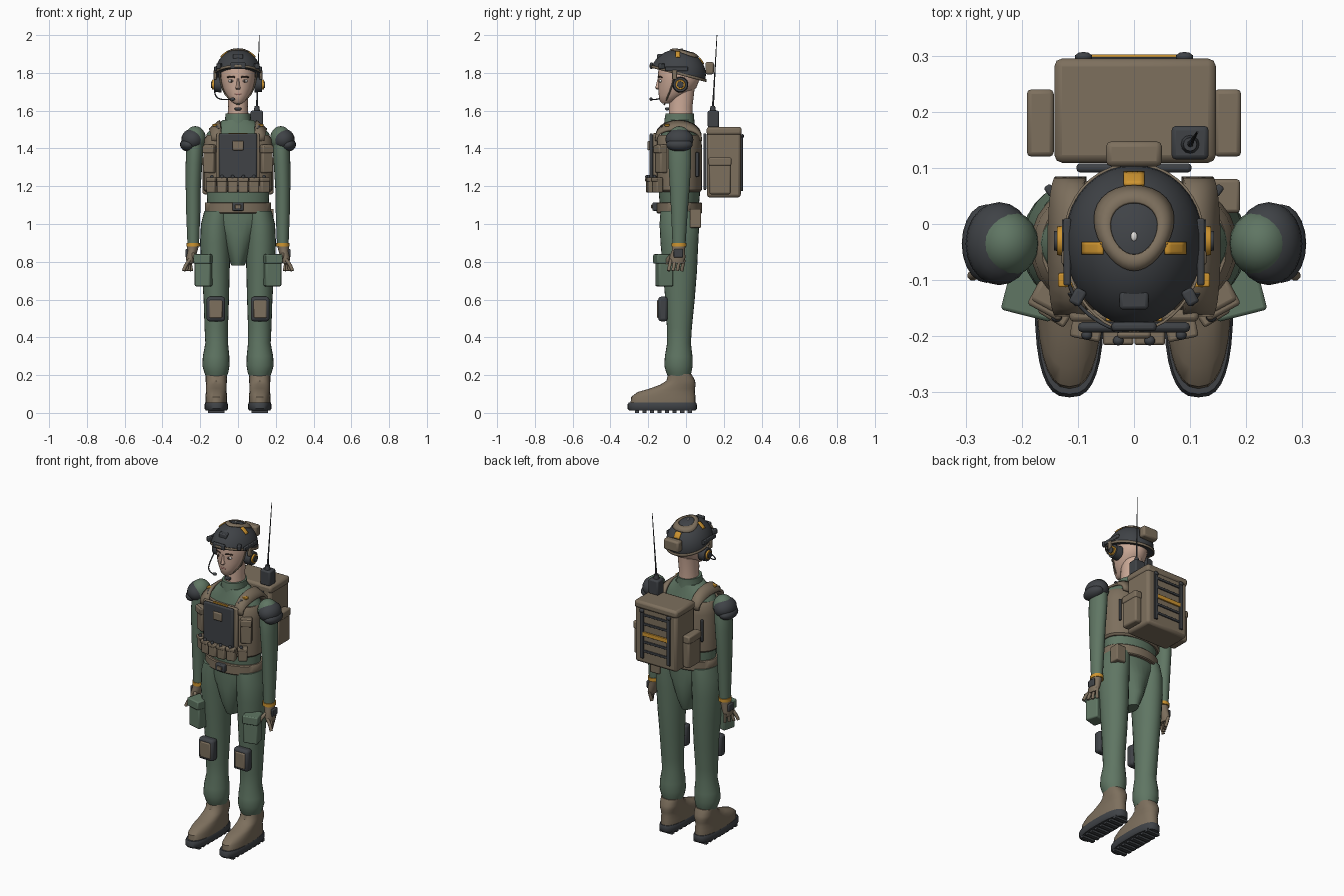
import bpy, bmesh, math
from mathutils import Vector, Matrix

if "Cube" in bpy.data.objects:
    bpy.data.objects.remove(bpy.data.objects["Cube"])


def material(name, *rgb):
    m = bpy.data.materials.new(name)
    m.use_nodes = True
    m.diffuse_color = (*rgb, 1)
    m.node_tree.nodes["Principled BSDF"].inputs["Base Color"].default_value = (*rgb, 1)
    return m


GREEN = material("uniform green", .115, .18, .125)
BROWN = material("canvas brown", .205, .16, .11)
DARK = material("dark grey", .05, .055, .062)
ORANGE = material("signal orange", .62, .3, .03)
SKIN = material("skin", .6, .4, .31)
LIPS = material("lips", .42, .2, .17)
WHITE = material("eye white", .75, .73, .7)
HAIR = material("brow brown", .05, .03, .022)

meshes = []
SIDES = ((1, "left_"), (-1, "right_"))


def finish(name, bm, mat):
    bmesh.ops.recalc_face_normals(bm, faces=bm.faces)
    me = bpy.data.meshes.new(name)
    bm.to_mesh(me)
    bm.free()
    me.materials.append(mat)
    ob = bpy.data.objects.new(name, me)
    bpy.context.collection.objects.link(ob)
    meshes.append(ob)
    return ob


def loft(name, rings, mat, s=1, n=24, p=2):
    """Stack of superellipse rings: (z, cx, cy, rx, ry)."""
    bm = bmesh.new()
    loops = []
    for z, cx, cy, rx, ry in rings:
        loop = []
        for i in range(n):
            c, d = math.cos(math.tau * i / n), math.sin(math.tau * i / n)
            x = math.copysign(abs(c) ** (2 / p), c) * rx
            y = math.copysign(abs(d) ** (2 / p), d) * ry
            loop.append(bm.verts.new((s * cx + x, cy + y, z)))
        loops.append(loop)
    for a, b in zip(loops, loops[1:]):
        for i in range(n):
            j = (i + 1) % n
            bm.faces.new((a[i], a[j], b[j], b[i]))
    bm.faces.new(loops[0])
    bm.faces.new(loops[-1])
    return finish(name, bm, mat)


def box(name, at, size, mat, bevel=.006, turn=0):
    bm = bmesh.new()
    bmesh.ops.create_cube(bm, size=1)
    bmesh.ops.scale(bm, vec=size, verts=bm.verts)
    bm.transform(Matrix.Translation(at) @ Matrix.Rotation(turn, 4, "Z"))
    ob = finish(name, bm, mat)
    if bevel:
        mod = ob.modifiers.new("Bevel", "BEVEL")
        mod.width, mod.segments = bevel, 2
    return ob


def ball(name, at, radii, mat, n=20):
    bm = bmesh.new()
    bmesh.ops.create_uvsphere(bm, u_segments=n, v_segments=n // 2 + 2, radius=1)
    bmesh.ops.scale(bm, vec=radii, verts=bm.verts)
    bmesh.ops.translate(bm, vec=at, verts=bm.verts)
    return finish(name, bm, mat)


def tube(name, pts, r, mat):
    cu = bpy.data.curves.new(name, "CURVE")
    cu.dimensions, cu.bevel_depth, cu.bevel_resolution = "3D", r, 2
    cu.use_fill_caps, cu.resolution_u = True, 6
    sp = cu.splines.new("NURBS")
    sp.points.add(len(pts) - 1)
    for q, co in zip(sp.points, pts):
        q.co = (*co, 1)
    sp.order_u, sp.use_endpoint_u = 3, True
    cu.materials.append(mat)
    ob = bpy.data.objects.new(name, cu)
    bpy.context.collection.objects.link(ob)


def disc(name, at, r, depth, mat):
    """Cylinder lying along x."""
    bm = bmesh.new()
    bmesh.ops.create_cone(bm, cap_ends=True, segments=24, radius1=r, radius2=r * .9, depth=depth)
    side = 1 if at[0] > 0 else -1
    bm.transform(Matrix.Translation(at) @ Matrix.Rotation(side * math.pi / 2, 4, "Y"))
    return finish(name, bm, mat)


def sheet(name, fn, nu, nv, mat, thick=.008):
    """Thin plate over a surface given by fn(u, v)."""
    bm = bmesh.new()
    g = [[bm.verts.new(fn(i / nu, j / nv)) for j in range(nv + 1)] for i in range(nu + 1)]
    for i in range(nu):
        for j in range(nv):
            bm.faces.new((g[i][j], g[i + 1][j], g[i + 1][j + 1], g[i][j + 1]))
    bmesh.ops.remove_doubles(bm, verts=bm.verts, dist=1e-5)
    ob = finish(name, bm, mat)
    mod = ob.modifiers.new("Solidify", "SOLIDIFY")
    mod.thickness, mod.offset = thick, 0
    return ob


# Torso, pelvis, collar, belt
loft("torso", [(1.06, 0, -.035, .16, .1), (1.15, 0, -.035, .165, .108), (1.3, 0, -.035, .17, .11),
               (1.42, 0, -.035, .172, .11), (1.48, 0, -.035, .165, .095),
               (1.52, 0, -.035, .125, .083), (1.55, 0, -.035, .08, .077)], GREEN, n=32)
loft("collar", [(1.52, 0, -.035, .075, .082), (1.56, 0, -.035, .068, .078),
                (1.585, 0, -.033, .066, .075)], GREEN)
loft("pelvis", [(1.09, 0, -.035, .162, .1), (1.03, 0, -.035, .168, .1), (.95, 0, -.035, .1, .1),
                (.85, 0, -.035, .06, .09), (.78, 0, -.035, .035, .06)], GREEN)
loft("belt", [(1.055, 0, -.035, .172, .115), (1.06, 0, -.035, .176, .12), (1.11, 0, -.035, .176, .12),
              (1.115, 0, -.035, .172, .115)], BROWN, n=32)
box("belt_buckle", (0, -.163, 1.092), (.06, .03, .044), DARK)
box("buckle_plate", (0, -.18, 1.092), (.03, .008, .02), BROWN, .002)
box("belt_pouch", (.157, .05, 1.03), (.064, .06, .1), BROWN)

# Vest with plate, pouches and shoulder straps
loft("vest", [(1.17, 0, -.04, .172, .115), (1.18, 0, -.04, .182, .124), (1.4, 0, -.04, .184, .126),
              (1.45, 0, -.04, .178, .12), (1.47, 0, -.04, .165, .108)], BROWN, n=32, p=2.3)
box("front_panel", (0, -.163, 1.34), (.23, .022, .28), BROWN, .008)
box("front_plate", (0, -.184, 1.36), (.2, .018, .24), DARK, .008)
box("plate_marker", (0, -.167, 1.477), (.1, .012, .012), ORANGE, .002)
box("plate_pouch", (0, -.197, 1.415), (.06, .014, .05), BROWN)
for s, tag in SIDES:
    for k, (x, y, turn) in enumerate(((.028, -.192, 0), (.084, -.182, .2), (.138, -.15, .55))):
        box(f"{tag}ammo_pouch_{k}", (s * x, y, 1.203), (.052, .04, .075), BROWN, .007, s * turn)
        box(f"{tag}pouch_flap_{k}", (s * x, y - .003, 1.235), (.055, .042, .022), BROWN, .005, s * turn)
        ball(f"{tag}pouch_toggle_{k}", (s * x, y - .016, 1.25), (.01, .009, .01), DARK, 10)
    box(tag + "chest_pouch", (s * .148, -.13, 1.345), (.062, .045, .15), BROWN, .008, s * .5)
    box(tag + "chest_flap", (s * .15, -.136, 1.395), (.066, .05, .04), BROWN, .006, s * .5)
    box(tag + "vest_slot", (s * .15, .06, 1.315), (.014, .02, .13), DARK, .004, -s * .6)

    def over(u, v, s=s):
        t = math.pi * u
        return (s * (.085 + .055 * v + .01 * math.sin(t)), -.04 - .118 * math.cos(t),
                1.44 + (.105 - .045 * v) * math.sin(t) ** .7)
    sheet(tag + "shoulder_strap", over, 14, 2, BROWN, .014)
    box(tag + "strap_marker", (s * .115, -.1, 1.523), (.04, .025, .012), ORANGE, .003)
    tube(tag + "strap_clip", [(s * .1, -.14, 1.5), (s * .11, -.12, 1.515)], .009, DARK)

# Backpack
box("backpack_frame", (0, .1, 1.33), (.205, .016, .3), DARK)
box("backpack", (.002, .2, 1.325), (.28, .18, .37), BROWN, .016)
box("backpack_lid", (.002, .202, 1.492), (.288, .186, .045), BROWN, .014)
for s, tag in SIDES:
    box(tag + "pack_pouch", (s * .165, .18, 1.25), (.045, .115, .185), BROWN, .01)
    box(tag + "pack_pouch_flap", (s * .167, .18, 1.33), (.048, .12, .045), BROWN, .008)
    box(tag + "pack_strap", (s * .09, .296, 1.32), (.022, .012, .29), DARK, .003)
    ball(tag + "pack_strap_end", (s * .09, .298, 1.465), (.016, .009, .012), DARK, 10)
for k in range(5):
    z = 1.22 + .055 * k
    box(f"pack_bar_{k}", (0, .294, z), (.19, .008, .014), DARK, .002)
box("pack_orange_band", (0, .297, 1.325), (.17, .01, .025), ORANGE, .002)

# Radio and antenna
box("radio", (.1, .145, 1.555), (.066, .06, .09), DARK, .008)
loft("radio_knob", [(1.59, .1, .142, .018, .018), (1.625, .1, .142, .012, .012)], DARK, n=12)
loft("antenna", [(1.61, .1, .142, .006, .006), (1.7, .103, .147, .004, .004),
                 (2, .113, .164, .0018, .0018)], DARK, n=8)

# Limbs
for s, tag in SIDES:
    loft(tag + "arm", [(1.47, .222, -.035, .04, .05), (1.4, .229, -.034, .045, .06),
                       (1.32, .233, -.033, .044, .06), (1.2, .237, -.033, .04, .053),
                       (1.05, .237, -.035, .037, .043), (.9, .237, -.037, .031, .035)], GREEN, s)
    ball(tag + "shoulder", (s * .226, -.035, 1.452), (.056, .06, .066), GREEN)
    ball(tag + "shoulder_pad", (s * .24, -.035, 1.447), (.06, .074, .058), DARK)
    ball(tag + "shoulder_pad_rim", (s * .263, -.035, 1.42), (.044, .07, .036), DARK)
    # Glove and fingers
    loft(tag + "wrist_band", [(.88, .237, -.037, .036, .04), (.9, .237, -.037, .036, .04)], ORANGE, s)
    loft(tag + "glove", [(.895, .237, -.037, .032, .036), (.86, .242, -.04, .028, .034),
                         (.825, .25, -.045, .026, .042), (.79, .255, -.047, .017, .036)], BROWN, s)
    box(tag + "glove_guard", (s * .272, -.04, .845), (.014, .05, .045), DARK)
    for k in range(4):
        y = -.08 + .023 * k
        tube(f"{tag}finger_{k}", [(s * .255, y, .81), (s * (.278 - .008 * k), y - .006, .785),
                                  (s * (.288 - .014 * k), y - .012, .752)], .0095, BROWN)
    tube(tag + "thumb", [(s * .24, -.07, .84), (s * .222, -.1, .815), (s * .21, -.105, .785)], .011, BROWN)
    # Leg, thigh pouch and knee pad
    loft(tag + "leg", [(1.07, .108, -.035, .07, .1), (1, .118, -.035, .078, .105),
                       (.9, .121, -.035, .08, .1), (.75, .118, -.032, .074, .09),
                       (.6, .115, -.032, .067, .078), (.45, .115, -.035, .062, .066),
                       (.37, .113, -.037, .06, .063), (.3, .116, -.039, .07, .073),
                       (.25, .117, -.04, .072, .075), (.215, .115, -.038, .064, .067),
                       (.195, .115, -.037, .056, .06)], GREEN, s)
    box(tag + "thigh_pouch", (s * .18, -.115, .75), (.085, .08, .16), GREEN, .008, s * .25)
    box(tag + "thigh_flap", (s * .182, -.12, .815), (.092, .09, .05), GREEN, .006, s * .25)
    ball(tag + "thigh_button", (s * .172, -.164, .8), (.007, .005, .007), DARK, 10)
    box(tag + "knee_pad", (s * .117, -.122, .55), (.098, .05, .13), DARK, .014)
    box(tag + "knee_plate", (s * .117, -.148, .55), (.068, .012, .095), BROWN, .006)
    # Boot
    loft(tag + "sole", [(.012, .115, -.125, .055, .175), (.022, .115, -.126, .062, .183),
                        (.045, .115, -.126, .062, .183), (.055, .115, -.125, .058, .178)], DARK, s, 32, 2.7)
    for k in range(8):
        box(f"{tag}tread_{k}", (s * .115, -.26 + .04 * k, .009), (.085, .022, .018), DARK, 0)
    loft(tag + "boot", [(.05, .115, -.122, .058, .172), (.085, .115, -.12, .058, .17),
                        (.11, .115, -.105, .055, .152), (.13, .115, -.07, .054, .118),
                        (.15, .115, -.042, .055, .093), (.17, .115, -.028, .056, .076),
                        (.205, .115, -.032, .056, .062)], BROWN, s, 28, 2.4)

# Neck, head and face
loft("neck", [(1.54, 0, -.028, .058, .064), (1.62, 0, -.028, .052, .062),
              (1.72, 0, -.02, .055, .066)], SKIN)
loft("head", [(1.638, 0, -.105, .02, .022), (1.65, 0, -.095, .038, .043), (1.68, 0, -.073, .06, .071),
              (1.72, 0, -.046, .081, .1), (1.76, 0, -.038, .09, .108), (1.8, 0, -.038, .092, .11),
              (1.85, 0, -.04, .08, .1)], SKIN, n=32)
loft("nose", [(1.712, 0, -.141, .009, .012), (1.72, 0, -.146, .014, .018),
              (1.735, 0, -.143, .009, .016), (1.77, 0, -.14, .006, .01)], SKIN, n=12)
ball("lips", (0, -.137, 1.688), (.022, .009, .007), LIPS, 14)
for s, tag in SIDES:
    ball(tag + "eye", (s * .035, -.134, 1.757), (.017, .009, .008), WHITE, 14)
    ball(tag + "iris", (s * .035, -.1405, 1.757), (.007, .004, .007), HAIR, 12)
    tube(tag + "brow", [(s * .016, -.147, 1.777), (s * .035, -.143, 1.784), (s * .056, -.128, 1.776)],
         .004, HAIR)
    # Headset and chin strap
    disc(tag + "ear_cup", (s * .108, -.03, 1.738), .042, .04, DARK)
    disc(tag + "ear_ring", (s * .13, -.03, 1.738), .028, .014, ORANGE)
    disc(tag + "ear_cap", (s * .136, -.03, 1.738), .019, .014, DARK)
    tube(tag + "chin_strap", [(s * .1, -.06, 1.81), (s * .092, -.07, 1.74), (s * .06, -.1, 1.665),
                              (0, -.115, 1.632)], .004, BROWN)
tube("mic_boom", [(-.125, -.04, 1.72), (-.125, -.09, 1.68), (-.09, -.165, 1.655), (-.035, -.187, 1.66)],
     .0035, DARK)
ball("mic_tip", (-.028, -.185, 1.661), (.014, .009, .009), DARK, 12)
box("throat_mic", (0, -.1, 1.61), (.035, .02, .016), DARK, .004)

# Helmet shell: egg shaped dome, cut lower at the back
HC, HR = Vector((0, -.042, 1.79)), Vector((.123, .147, .135))


def dome(x, y):
    w = 1 + .5 * (y - HC.y)
    q = 1 - (x / w / HR.x) ** 2 - ((y - HC.y) / HR.y) ** 2
    return (x, y, HC.z + HR.z * math.sqrt(max(q, 0)) + .002)


helmet = ball("helmet", HC, HR, DARK, 36)
bm = bmesh.new()
bm.from_mesh(helmet.data)
for v in bm.verts:
    v.co.x *= 1 + .5 * (v.co.y - HC.y)
cut = bmesh.ops.bisect_plane(bm, geom=bm.verts[:] + bm.edges[:] + bm.faces[:], plane_co=(0, -.04, 1.795),
                             plane_no=(0, .26, 1), clear_inner=True)
rim = [e for e in cut["geom_cut"] if isinstance(e, bmesh.types.BMEdge)]
bmesh.ops.holes_fill(bm, edges=rim)
bm.to_mesh(helmet.data)
bm.free()


def egg(u, v):
    a, r = math.tau * u, .042 + .026 * v
    y = math.sin(a) * r * 1.1
    return dome(math.cos(a) * r * (1 + 3 * y), y - .008)


def edge(u, v):
    a = math.tau * u
    y = HC.y + math.sin(a) * HR.y * 1.01
    return (math.cos(a) * HR.x * 1.01 * (1 + .5 * (y - HC.y)), y, 1.79 - .26 * (y + .04) + .014 * v)


sheet("helmet_top_ring", egg, 32, 2, BROWN)
sheet("helmet_rim", edge, 40, 1, BROWN, .005)
for k, (x, y) in enumerate(((0, .08), (.073, -.043), (-.073, -.043))):
    sheet(f"helmet_marker_{k}", lambda u, v: dome(x + .036 * (u - .5), y + .022 * (v - .5)), 4, 4, ORANGE)
ball("helmet_top_stud", (0, -.022, 1.925), (.006, .009, .004), WHITE, 10)
box("helmet_mount", (0, -.135, 1.886), (.052, .035, .03), DARK)
box("helmet_front_bracket", (0, -.183, 1.838), (.08, .016, .034), DARK)
box("helmet_rear_pouch", (0, .125, 1.825), (.1, .045, .065), BROWN, .01)
for s, tag in SIDES:
    box(tag + "helmet_rail", (s * .119, -.05, 1.822), (.014, .12, .024), DARK, .004)
    box(tag + "helmet_lamp", (s * .1, -.13, 1.836), (.022, .03, .03), DARK, .005, s * .5)
    box(tag + "rail_clip", (s * .121, -.06, 1.79), (.016, .026, .05), BROWN, .004)

# Smooth shading with sharp edges kept
bpy.ops.object.select_all(action="DESELECT")
for ob in meshes:
    ob.select_set(True)
bpy.context.view_layer.objects.active = meshes[0]
bpy.ops.object.shade_smooth_by_angle(angle=math.radians(40))
